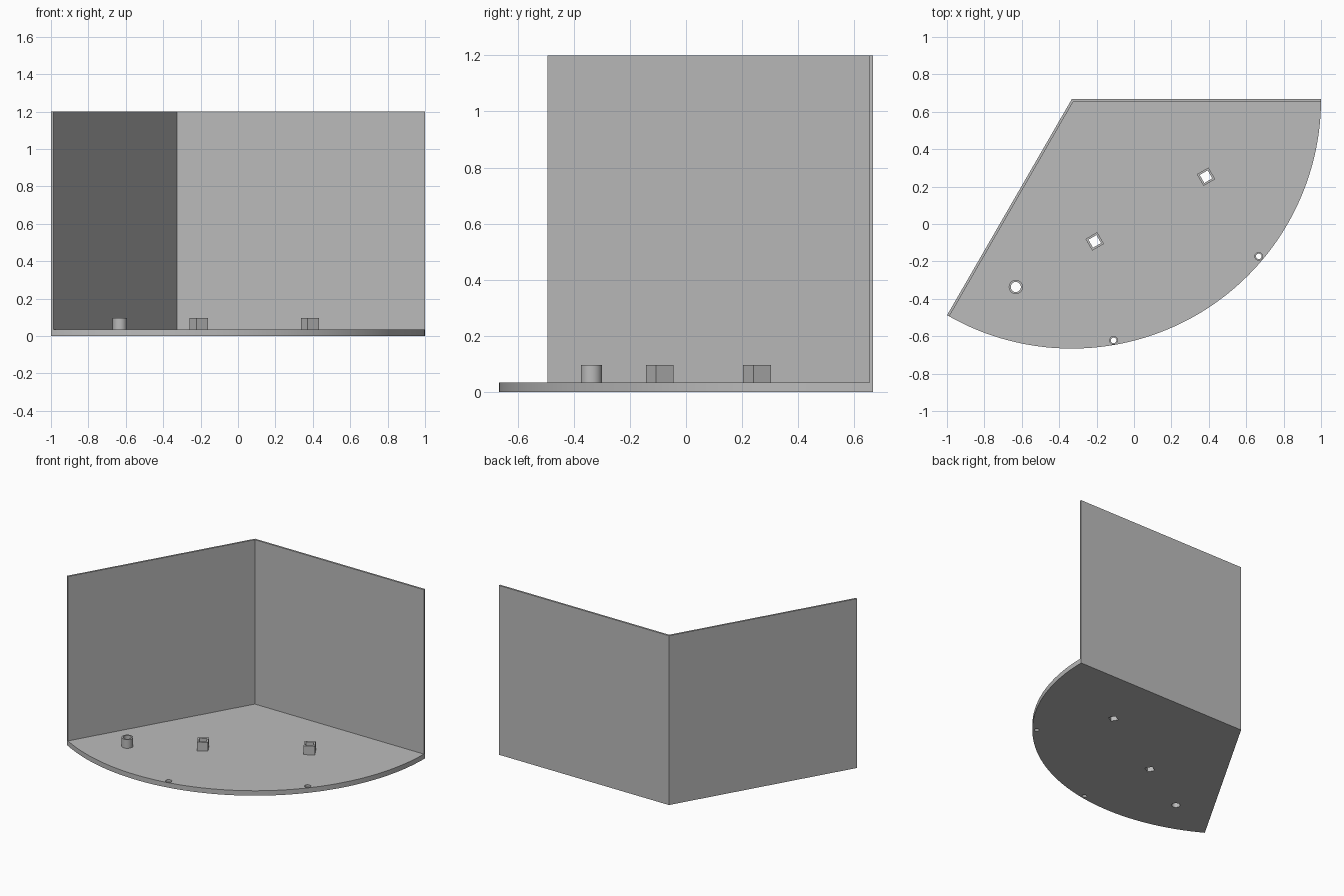
import bpy
from math import cos, sin, pi, radians

old = bpy.data.objects.get("Cube")
if old:
    bpy.data.objects.remove(old, do_unlink=True)

# Main sizes
RADIUS, HEIGHT = 1.333, 1.2
FLOOR, WALL, SOCKET_TOP = 0.035, 0.0135, 0.097
APEX = (-0.333, 0.667)

grey = bpy.data.materials.new("plain grey")
grey.use_nodes = True
COLOUR = (0.5, 0.5, 0.5, 1)
grey.diffuse_color = COLOUR
grey.node_tree.nodes["Principled BSDF"].inputs["Base Color"].default_value = COLOUR


def polar(centre, radius, degrees):
    a = radians(degrees)
    return (centre[0] + radius * cos(a), centre[1] + radius * sin(a))


def ngon(centre, radius, sides, turn=0):
    return [polar(centre, radius, turn + 360 * i / sides) for i in range(sides)]


def prism(name, outline, low, high):
    """Closed upright prism over a counter-clockwise outline."""
    n = len(outline)
    verts = [(x, y, z) for z in (low, high) for x, y in outline]
    faces = [tuple(reversed(range(n))), tuple(range(n, 2 * n))]
    faces += [(i, (i + 1) % n, n + (i + 1) % n, n + i) for i in range(n)]
    mesh = bpy.data.meshes.new(name)
    mesh.from_pydata(verts, [], faces)
    mesh.materials.append(grey)
    obj = bpy.data.objects.new(name, mesh)
    bpy.context.collection.objects.link(obj)
    return obj


def select(obj):
    bpy.ops.object.select_all(action='DESELECT')
    obj.select_set(True)
    bpy.context.view_layer.objects.active = obj


def cut(obj, outline, low, high):
    """Subtract a prism from an object and discard the cutter."""
    cutter = prism("cutter", outline, low, high)
    cutter.hide_render = True
    mod = obj.modifiers.new("cut", 'BOOLEAN')
    mod.operation, mod.solver, mod.object = 'DIFFERENCE', 'EXACT', cutter
    select(obj)
    bpy.ops.object.modifier_apply(modifier=mod.name)
    bpy.data.objects.remove(cutter, do_unlink=True)


def smooth(obj):
    select(obj)
    bpy.ops.object.shade_smooth_by_angle(angle=radians(30))


# Floor and two walls: a 120 degree wedge hollowed from above
STEPS = 80
wedge = [APEX] + [polar(APEX, RADIUS, 240 + 120 * i / STEPS) for i in range(STEPS + 1)]
shell = prism("floor_and_walls", wedge, 0, HEIGHT)
corner = polar(APEX, WALL / sin(pi / 3), 300)
cut(shell, [corner] + [polar(corner, 4, a) for a in (240, 300, 360)], FLOOR, HEIGHT + 1)

# Hollow sockets, open right through the floor: centre, outer, inner, sides, turn
sockets = {
    "square_socket_left": ((0.385, 0.253), 0.051, 0.035, 4, 75),
    "square_socket_middle": ((-0.21, -0.093), 0.051, 0.035, 4, 75),
    "round_socket_right": ((-0.632, -0.337), 0.038, 0.027, 32, 0),
}
for name, (centre, outer, inner, sides, turn) in sockets.items():
    hole = ngon(centre, inner, sides, turn)
    cut(shell, hole, -1, 1)
    tube = prism(name, ngon(centre, outer, sides, turn), FLOOR, SOCKET_TOP)
    cut(tube, hole, -1, 1)
    smooth(tube)

# Small stepped holes near the curved rim
for centre in ((0.667, -0.173), (-0.109, -0.622)):
    cut(shell, ngon(centre, 0.015, 24), -1, 1)
    cut(shell, ngon(centre, 0.021, 24), FLOOR / 2, 1)

smooth(shell)
